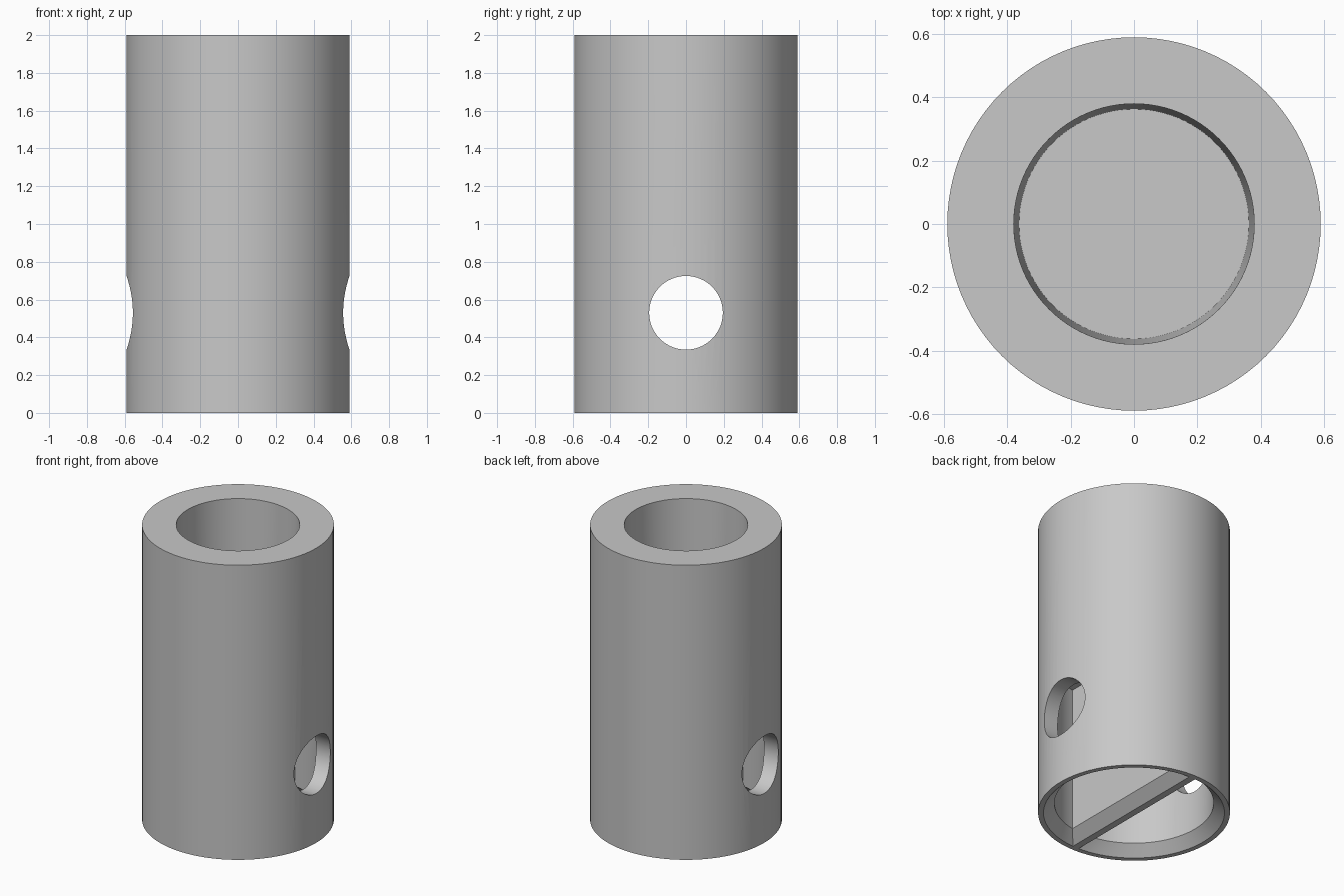
import bpy, bmesh
from math import acos, cos, sin, pi, radians

cube = bpy.data.objects.get("Cube")
if cube:
    bpy.data.objects.remove(cube, do_unlink=True)

SIDES = 96
RADIUS, HEIGHT = 0.59, 2.0
POCKET_R, RIB_HALF, CHAMFER, CEILING = 0.49, 0.09, 0.067, 1.05
BORE_TOP, BORE_LOW, BORE_FLOOR = 0.38, 0.363, 1.14
HOLE_R, HOLE_Z = 0.195, 0.53

grey = bpy.data.materials.new("light_grey")
grey.use_nodes = True
colour = (0.58, 0.58, 0.58, 1)
grey.diffuse_color = colour
grey.node_tree.nodes["Principled BSDF"].inputs["Base Color"].default_value = colour


def loft(name, rings):
    """Closed solid skinned through rings with equal point counts."""
    bm = bmesh.new()
    loops = [[bm.verts.new(p) for p in ring] for ring in rings]
    n = len(loops[0])
    for a, b in zip(loops, loops[1:]):
        for i in range(n):
            j = (i + 1) % n
            bm.faces.new((a[i], a[j], b[j], b[i]))
    bm.faces.new(loops[0])
    bm.faces.new(loops[-1])
    bmesh.ops.recalc_face_normals(bm, faces=bm.faces)
    mesh = bpy.data.meshes.new(name)
    bm.to_mesh(mesh)
    bm.free()
    mesh.materials.append(grey)
    obj = bpy.data.objects.new(name, mesh)
    bpy.context.collection.objects.link(obj)
    return obj


def circle(r, z):
    turns = [2 * pi * i / SIDES for i in range(SIDES)]
    return [(r * cos(t), r * sin(t), z) for t in turns]


def half_moon(side, grow, z):
    """Circle segment beside the rib, grown outward by the chamfer."""
    r, h, n = POCKET_R + grow, RIB_HALF - grow, SIDES // 2
    a = acos(h / r)
    turns = [-a + 2 * a * i / n for i in range(n + 1)]
    return [(side * r * cos(t), r * sin(t), z) for t in turns]


def cross_hole():
    turns = [2 * pi * i / 64 for i in range(64)]
    return [[(x, HOLE_R * cos(t), HOLE_Z + HOLE_R * sin(t)) for t in turns]
            for x in (-1, 1)]


# Outer sleeve
sleeve = loft("sleeve_body", [circle(RADIUS, 0), circle(RADIUS, HEIGHT)])

# Tapered top bore, two chamfered pockets beside the rib, and the cross hole
cutters = [loft("bore_cutter", [circle(BORE_LOW, BORE_FLOOR), circle(BORE_TOP, HEIGHT),
                                circle(BORE_TOP, HEIGHT + 0.1)])]
for side, label in ((1, "left"), (-1, "right")):
    cutters.append(loft(label + "_pocket_cutter", [
        half_moon(side, CHAMFER, -0.1), half_moon(side, CHAMFER, 0),
        half_moon(side, 0, CHAMFER), half_moon(side, 0, CEILING)]))
cutters.append(loft("cross_hole_cutter", cross_hole()))

bpy.ops.object.select_all(action="DESELECT")
sleeve.select_set(True)
bpy.context.view_layer.objects.active = sleeve
for cutter in cutters:
    cutter.hide_render = True
    mod = sleeve.modifiers.new(cutter.name, "BOOLEAN")
    mod.operation = "DIFFERENCE"
    mod.solver = "EXACT"
    mod.object = cutter
    bpy.ops.object.modifier_apply(modifier=mod.name)
for cutter in cutters:
    bpy.data.objects.remove(cutter, do_unlink=True)

bpy.ops.object.shade_smooth_by_angle(angle=radians(30))
